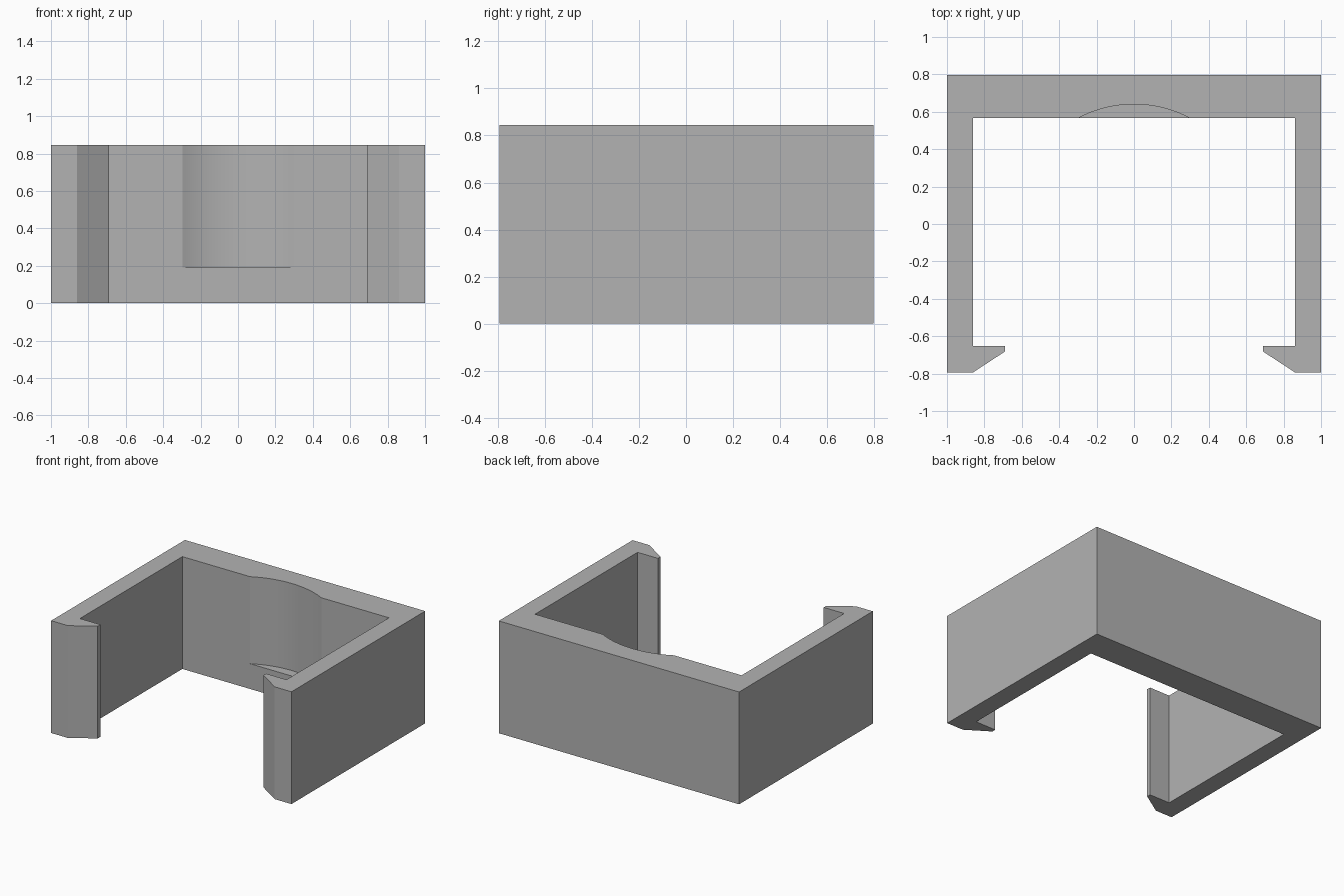
import bpy
import bmesh

HEIGHT = 0.845
NOTCH_FLOOR = 0.19
NOTCH_RADIUS = 0.64

cube = bpy.data.objects.get("Cube")
if cube:
    bpy.data.objects.remove(cube, do_unlink=True)

# Plain grey plastic
grey = bpy.data.materials.new("grey_plastic")
grey.use_nodes = True
grey.diffuse_color = (0.45, 0.45, 0.45, 1)
grey.node_tree.nodes["Principled BSDF"].inputs["Base Color"].default_value = (0.45, 0.45, 0.45, 1)


def add_object(name, bm):
    bmesh.ops.recalc_face_normals(bm, faces=bm.faces)
    mesh = bpy.data.meshes.new(name)
    bm.to_mesh(mesh)
    bm.free()
    mesh.materials.append(grey)
    obj = bpy.data.objects.new(name, mesh)
    bpy.context.collection.objects.link(obj)
    return obj


# Clip body: half outline with hooked arm, mirrored and extruded upward
half = [(1, 0.797), (1, -0.793), (0.86, -0.793), (0.69, -0.682),
        (0.69, -0.652), (0.86, -0.652), (0.86, 0.567)]
outline = half + [(-x, y) for x, y in reversed(half)]
bm = bmesh.new()
base = bm.faces.new([bm.verts.new((x, y, 0)) for x, y in outline])
top = bmesh.ops.extrude_face_region(bm, geom=[base], use_keep_orig=True)
bmesh.ops.translate(bm, vec=(0, 0, HEIGHT),
                    verts=[v for v in top["geom"] if isinstance(v, bmesh.types.BMVert)])
clip = add_object("clip_body", bm)

# Round recess in the inner back wall, open at the top
bm = bmesh.new()
bmesh.ops.create_cone(bm, cap_ends=True, segments=128, depth=1,
                      radius1=NOTCH_RADIUS, radius2=NOTCH_RADIUS)
bmesh.ops.translate(bm, verts=bm.verts, vec=(0, 0, NOTCH_FLOOR + 0.5))
cutter = add_object("recess_cutter", bm)
cutter.hide_render = True

cut = clip.modifiers.new("recess", 'BOOLEAN')
cut.operation = 'DIFFERENCE'
cut.solver = 'EXACT'
cut.object = cutter

bpy.ops.object.select_all(action='DESELECT')
clip.select_set(True)
bpy.context.view_layer.objects.active = clip
bpy.ops.object.modifier_apply(modifier=cut.name)
bpy.data.objects.remove(cutter, do_unlink=True)
bpy.ops.object.shade_smooth_by_angle(angle=0.2)
